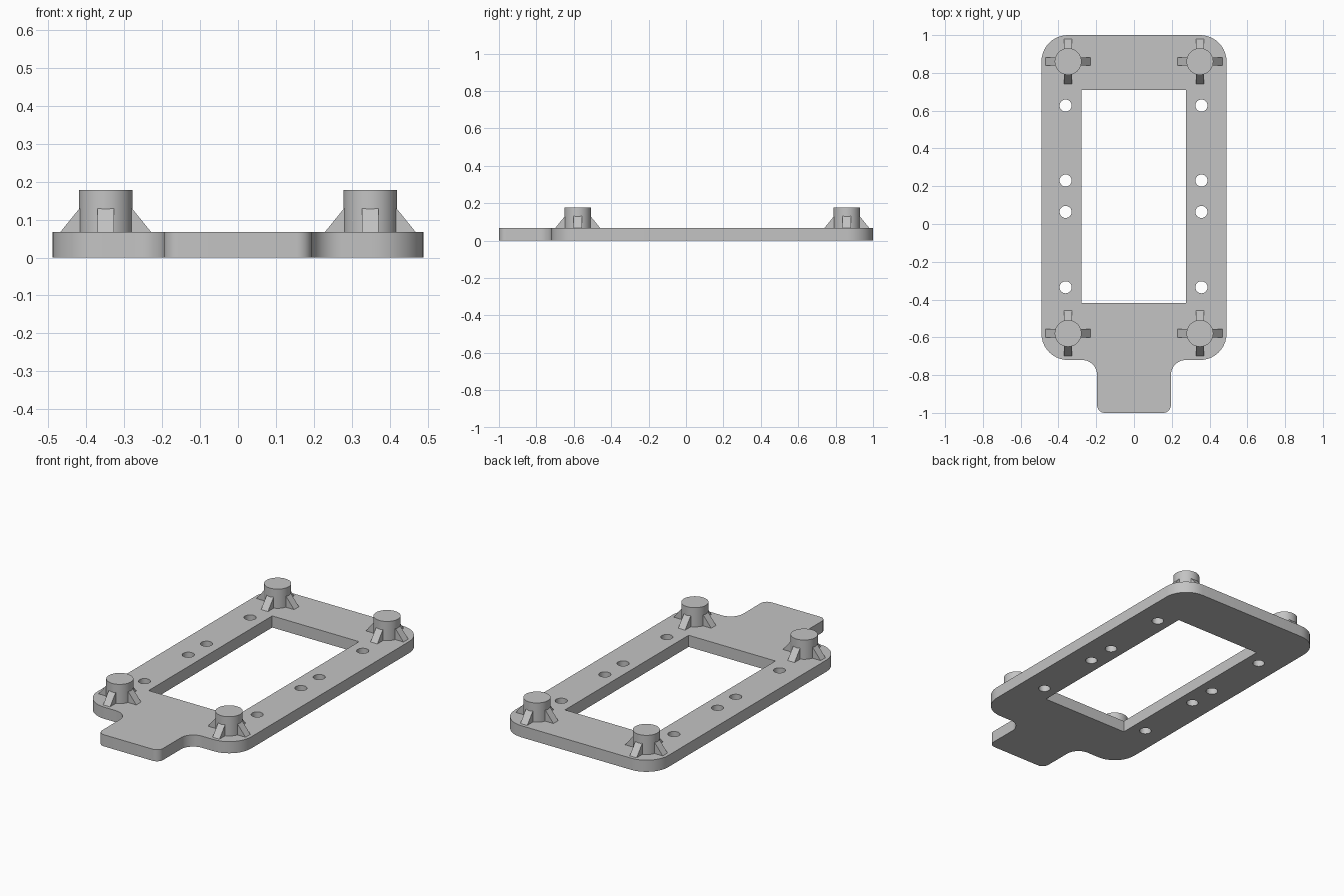
import bpy
import bmesh
import math
from mathutils import Vector, Matrix

cube = bpy.data.objects.get("Cube")
if cube:
    bpy.data.objects.remove(cube, do_unlink=True)

THICK, POST_TOP, RIB_TOP = 0.067, 0.178, 0.13
POST_R, RIB_REACH, RIB_W = 0.071, 0.12, 0.044

grey = bpy.data.materials.new("plain grey")
grey.use_nodes = True
grey.diffuse_color = (0.55, 0.55, 0.55, 1)
grey.node_tree.nodes["Principled BSDF"].inputs["Base Color"].default_value = grey.diffuse_color


def add_object(name, mesh):
    obj = bpy.data.objects.new(name, mesh)
    bpy.context.collection.objects.link(obj)
    mesh.materials.clear()
    mesh.materials.append(grey)
    return obj


def smooth(obj):
    bpy.ops.object.select_all(action='DESELECT')
    obj.select_set(True)
    bpy.context.view_layer.objects.active = obj
    bpy.ops.object.shade_smooth_by_angle(angle=math.radians(30))


def rounded(corners, steps=10):
    """Replace each (x, y, radius) right-angle corner with an arc."""
    pts = []
    for i, (x, y, r) in enumerate(corners):
        p = Vector((x, y))
        if r == 0:
            pts.append(p)
            continue
        a = (Vector(corners[i - 1][:2]) - p).normalized() * r
        b = (Vector(corners[(i + 1) % len(corners)][:2]) - p).normalized() * r
        for k in range(steps + 1):
            t = math.pi / 2 * k / steps
            pts.append(p + a * (1 - math.sin(t)) + b * (1 - math.cos(t)))
    return pts


def circle(x, y, r, n=24):
    return [Vector((x + r * math.cos(math.tau * k / n), y + r * math.sin(math.tau * k / n)))
            for k in range(n)]


# Base plate: rounded outline with tab, window and screw holes
half = [(0.195, -1, 0.04), (0.195, -0.72, 0.08), (0.49, -0.72, 0.14), (0.49, 1, 0.14)]
outline = half + [(-x, y, r) for x, y, r in reversed(half)]
loops = [rounded(outline)]
loops.append([Vector((x, y)) for x, y in
              ((-0.278, -0.418), (0.276, -0.418), (0.276, 0.709), (-0.278, 0.709))])
for x in (-0.362, 0.357):
    for y in (0.627, 0.23, 0.064, -0.335):
        loops.append(circle(x, y, 0.032))

curve = bpy.data.curves.new("plate_profile", 'CURVE')
curve.dimensions = '2D'
curve.fill_mode = 'BOTH'
curve.extrude = THICK / 2
for pts in loops:
    spline = curve.splines.new('POLY')
    spline.points.add(len(pts) - 1)
    for sp, p in zip(spline.points, pts):
        sp.co = (p.x, p.y, 0, 1)
    spline.use_cyclic_u = True
helper = bpy.data.objects.new("plate_profile", curve)
bpy.context.collection.objects.link(helper)
bpy.context.view_layer.update()
graph = bpy.context.evaluated_depsgraph_get()
mesh = bpy.data.meshes.new_from_object(helper.evaluated_get(graph))
bpy.data.objects.remove(helper, do_unlink=True)

bm = bmesh.new()
bm.from_mesh(mesh)
bmesh.ops.remove_doubles(bm, verts=bm.verts, dist=1e-5)
bmesh.ops.translate(bm, verts=bm.verts, vec=(0, 0, THICK / 2))
bmesh.ops.recalc_face_normals(bm, faces=bm.faces)
bm.to_mesh(mesh)
bm.free()
mesh.name = "base_plate"
smooth(add_object("base_plate", mesh))

# Mounting post
bm = bmesh.new()
bmesh.ops.create_cone(bm, cap_ends=True, segments=40, radius1=POST_R, radius2=POST_R,
                      depth=POST_TOP - THICK,
                      matrix=Matrix.Translation((0, 0, (POST_TOP + THICK) / 2)))
post_mesh = bpy.data.meshes.new("mounting_post")
bm.to_mesh(post_mesh)
bm.free()

# Four sloped ribs around a post
bm = bmesh.new()
inner = POST_R * 0.8
slope = (RIB_REACH - POST_R) / (RIB_TOP - THICK)
profile = [(inner, THICK), (RIB_REACH, THICK), (POST_R - 0.002, RIB_TOP), (inner, RIB_TOP)]
for k in range(4):
    turn = Matrix.Rotation(k * math.pi / 2, 4, 'Z')
    face = bm.faces.new([bm.verts.new(turn @ Vector((x, -RIB_W / 2, z))) for x, z in profile])
    ext = bmesh.ops.extrude_face_region(bm, geom=[face])
    verts = [g for g in ext["geom"] if isinstance(g, bmesh.types.BMVert)]
    bmesh.ops.translate(bm, verts=verts, vec=turn @ Vector((0, RIB_W, 0)))
bmesh.ops.recalc_face_normals(bm, faces=bm.faces)
rib_mesh = bpy.data.meshes.new("post_ribs")
bm.to_mesh(rib_mesh)
bm.free()

# Place a post with ribs at each corner
for end, y in (("front", -0.579), ("back", 0.86)):
    for side, x in (("left", 0.349), ("right", -0.349)):
        post = add_object(f"{end}_{side}_post", post_mesh.copy())
        post.location = (x, y, 0)
        smooth(post)
        ribs = add_object(f"{end}_{side}_post_ribs", rib_mesh.copy())
        ribs.location = (x, y, 0)
